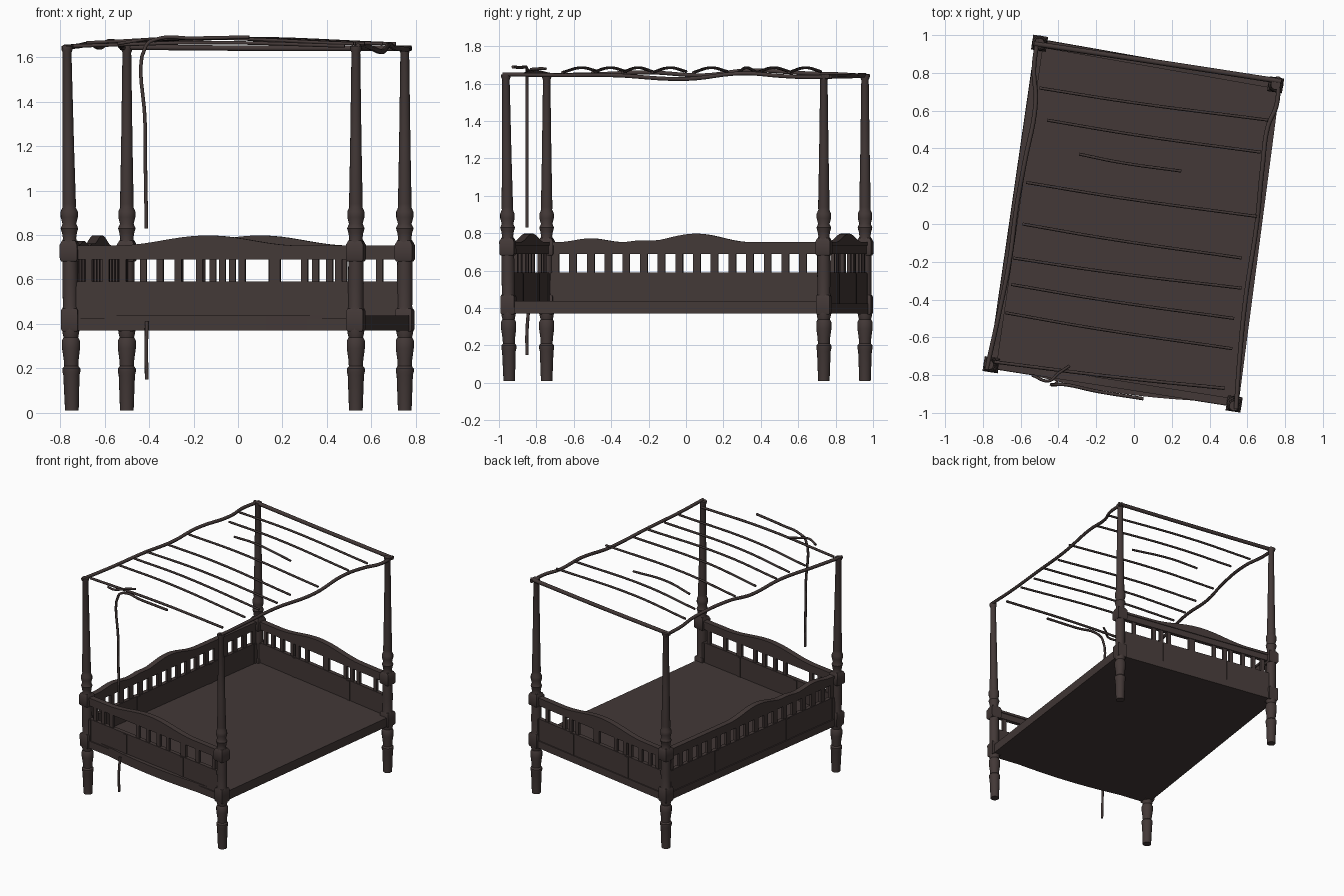
import bpy, bmesh, math
from mathutils import Vector

if "Cube" in bpy.data.objects:
    bpy.data.objects.remove(bpy.data.objects["Cube"], do_unlink=True)

wood = bpy.data.materials.new("dark_wood")
wood.use_nodes = True
COLOR = (0.056, 0.04, 0.038, 1)
wood.diffuse_color = COLOR
wood.node_tree.nodes["Principled BSDF"].inputs["Base Color"].default_value = COLOR

# Corner positions of the bed, turned a little on the floor
FL, FR = Vector((-0.747, -0.745, 0)), Vector((0.53, -0.945, 0))
BL, BR = Vector((-0.5, 0.957, 0)), Vector((0.75, 0.737, 0))
YAW = math.radians(-9)
UP = Vector((0, 0, 1))


def finish(name, bm, smooth=False):
    bmesh.ops.recalc_face_normals(bm, faces=bm.faces)
    mesh = bpy.data.meshes.new(name)
    bm.to_mesh(mesh)
    bm.free()
    mesh.materials.append(wood)
    obj = bpy.data.objects.new(name, mesh)
    bpy.context.collection.objects.link(obj)
    if smooth:
        bpy.ops.object.select_all(action='DESELECT')
        obj.select_set(True)
        bpy.context.view_layer.objects.active = obj
        bpy.ops.object.shade_smooth_by_angle(angle=math.radians(40))
    return obj


def prism(bm, points, offset):
    """Extrude a closed outline along an offset."""
    face = bm.faces.new([bm.verts.new(p) for p in points])
    new = bmesh.ops.extrude_face_region(bm, geom=[face], use_keep_orig=True)["geom"]
    bmesh.ops.translate(bm, vec=offset, verts=[v for v in new if isinstance(v, bmesh.types.BMVert)])


def lathe(bm, base, lean, profile, sides):
    """Stack rings of (height, radius); four sides make a square block."""
    rings = []
    twist = YAW + (math.pi / 4 if sides == 4 else 0)
    for z, r in profile:
        c = base + lean * (z / 1.64) + UP * z
        rings.append([bm.verts.new(c + Vector((math.cos(a), math.sin(a), 0)) * r)
                      for a in (twist + math.tau * i / sides for i in range(sides))])
    for lo, hi in zip(rings, rings[1:]):
        for i in range(sides):
            j = (i + 1) % sides
            bm.faces.new((lo[i], lo[j], hi[j], hi[i]))
    bm.faces.new(rings[0])
    bm.faces.new(rings[-1])


LEG = [(0.01, .031), (.17, .037), (.185, .041), (.2, .041), (.21, .032), (.24, .034),
       (.29, .041), (.325, .041), (.34, .033), (.36, .038), (.38, .038)]
SPINDLE = [(.46, .038), (.48, .034), (.58, .036), (.69, .034)]
SHAFT = [(.76, .036), (.785, .03), (.81, .034), (.83, .04), (.85, .031), (.88, .039),
         (.905, .039), (.925, .03), (.94, .031), (1.2, .026), (1.62, .02), (1.635, .026), (1.65, .026)]

# Four turned posts with square blocks at the rails
for name, base, lean in (("front_right_post", FL, (-.022, 0, 0)), ("front_left_post", FR, (0, -.018, 0)),
                         ("back_right_post", BL, (0, 0, 0)), ("back_left_post", BR, (0, 0, 0))):
    bm = bmesh.new()
    lean = Vector(lean)
    for profile in (LEG, SPINDLE, SHAFT):
        lathe(bm, base, lean, profile, 16)
    lathe(bm, base, lean, [(.365, .046), (.375, .053), (.46, .053), (.47, .046)], 4)
    lathe(bm, base, lean, [(.68, .046), (.69, .056), (.755, .056), (.775, .042)], 4)
    finish(name, bm, True)

# Bed base with a bowed front edge
bm = bmesh.new()
front = []
for i in range(17):
    t = i / 16
    front.append(FL.lerp(FR, t) + Vector((-.15, -1, 0)) * .045 * math.sin(math.pi * t))
out = Vector((.025, .004, 0))
prism(bm, [p + UP * .37 for p in front + [FR + out, BR + out, BL, FL]], UP * .068)
finish("bed_base", bm)


def bell(f, bumps):
    return sum(h * .5 * (1 + math.cos(math.pi * (f - c) / w)) for c, w, h in bumps if abs(f - c) < w)


def panel(name, a, b, bumps, slats, thick=.03):
    """A boarded panel, a row of slats and a shaped top rail between two posts."""
    along = (b - a).normalized()
    side = along.cross(UP)

    def at(f, z, t=thick):
        return a.lerp(b, f) + UP * z - side * (t / 2)

    def board(f0, f1, z0, z1, t):
        prism(bm, [at(f0, z0, t), at(f1, z0, t), at(f1, z1, t), at(f0, z1, t)], side * t)

    bm = bmesh.new()
    board(0, 1, .375, .59, thick)
    board(0, 1, .37, .425, thick + .016)
    for f in (.02, .29, .71, .98):
        board(f - .012, f + .012, .425, .585, thick + .008)
    finish(name + "_board", bm)
    bm = bmesh.new()
    for f, width in slats:
        half = width / 2 / (b - a).length
        board(f - half, f + half, .58, .7, .02)
    finish(name + "_slats", bm)
    bm = bmesh.new()
    steps = [i / 48 for i in range(49)]
    prism(bm, [at(0, .69), at(1, .69)] + [at(f, .75 + bell(f, bumps)) for f in reversed(steps)], side * thick)
    prism(bm, [at(0, .735, .042), at(1, .735, .042)]
          + [at(f, .753 + bell(f, bumps), .042) for f in reversed(steps)], side * .042)
    finish(name + "_top_rail", bm)


END_BUMP = [(.48, .32, .045)]
front_slats = [(f, .03) for f in (.06, .12, .18, .375, .45, .53, .6, .82, .94)] + [(.715, .05)]
back_slats = [(f, .03) for f in (.06, .12, .19, .27, .31, .38, .68, .73, .78, .91)] + [(.53, .05)]
panel("front_panel", FL, FR, END_BUMP, front_slats)
panel("back_panel", BL, BR, END_BUMP, back_slats)
panel("long_panel", FL, BL, [(.14, .1, .02), (.3, .06, .01), (.47, .17, .045)],
      [((i + .5) / 18, .04) for i in range(18)])


def rod(name, points, radius):
    """A bent round rod through a few points."""
    curve = bpy.data.curves.new(name, 'CURVE')
    curve.dimensions = '3D'
    curve.bevel_depth = radius
    curve.bevel_resolution = 1
    curve.resolution_u = 6
    curve.use_fill_caps = True
    spline = curve.splines.new('BEZIER')
    spline.bezier_points.add(len(points) - 1)
    for bp, p in zip(spline.bezier_points, points):
        bp.co = p
        bp.handle_left_type = bp.handle_right_type = 'AUTO'
    curve.materials.append(wood)
    bpy.context.collection.objects.link(bpy.data.objects.new(name, curve))


# Warped canopy side rails and the straight back rail
rod("canopy_right_rail", [(-.78, -.77, 1.645), (-.72, -.5, 1.65), (-.66, -.2, 1.66), (-.62, .1, 1.645),
                          (-.58, .32, 1.67), (-.52, .65, 1.655), (-.53, .82, 1.65), (-.51, .98, 1.64)], .012)
rod("canopy_left_rail", [(.54, -.98, 1.65), (.56, -.7, 1.645), (.59, -.4, 1.645), (.65, 0, 1.625),
                         (.68, .3, 1.655), (.71, .52, 1.64), (.755, .63, 1.635), (.765, .78, 1.635)], .012)
rod("canopy_back_rail", [(-.53, .955, 1.645), (.1, .86, 1.64), (.78, .755, 1.64)], .014)
rod("canopy_front_rail", [(-.74, -.73, 1.65), (-.1, -.81, 1.665), (.48, -.87, 1.65)], .009)

# Thin cross rods, some snapped short
for i, (x0, y0, x1, y1) in enumerate([(-.5, .72, .71, .55), (-.46, .55, .67, .38), (-.29, .37, .25, .28),
                                      (-.57, .22, .65, .04), (-.59, 0, .57, -.18), (-.64, -.18, .57, -.34),
                                      (-.65, -.32, .53, -.5), (-.68, -.47, .52, -.66)]):
    rod("canopy_cross_rod_%d" % (i + 1),
        [(x0, y0, 1.665), (x0 * .6 + x1 * .4, y0 * .6 + y1 * .4 - .008, 1.685), (x1, y1, 1.66)], .008)

# Broken rod hanging over the front, and its fallen piece
rod("hanging_rod", [(.05, -.925, 1.69), (-.2, -.885, 1.685), (-.37, -.85, 1.68), (-.415, -.85, 1.65),
                    (-.418, -.85, 1.3), (-.412, -.85, .83)], .009)
rod("hanging_rod_arm", [(-.54, -.8, 1.66), (-.45, -.83, 1.675), (-.4, -.79, 1.68), (-.34, -.75, 1.68)], .008)
rod("fallen_rod_piece", [(-.41, -.84, .41), (-.413, -.85, .28), (-.41, -.85, .15)], .009)
